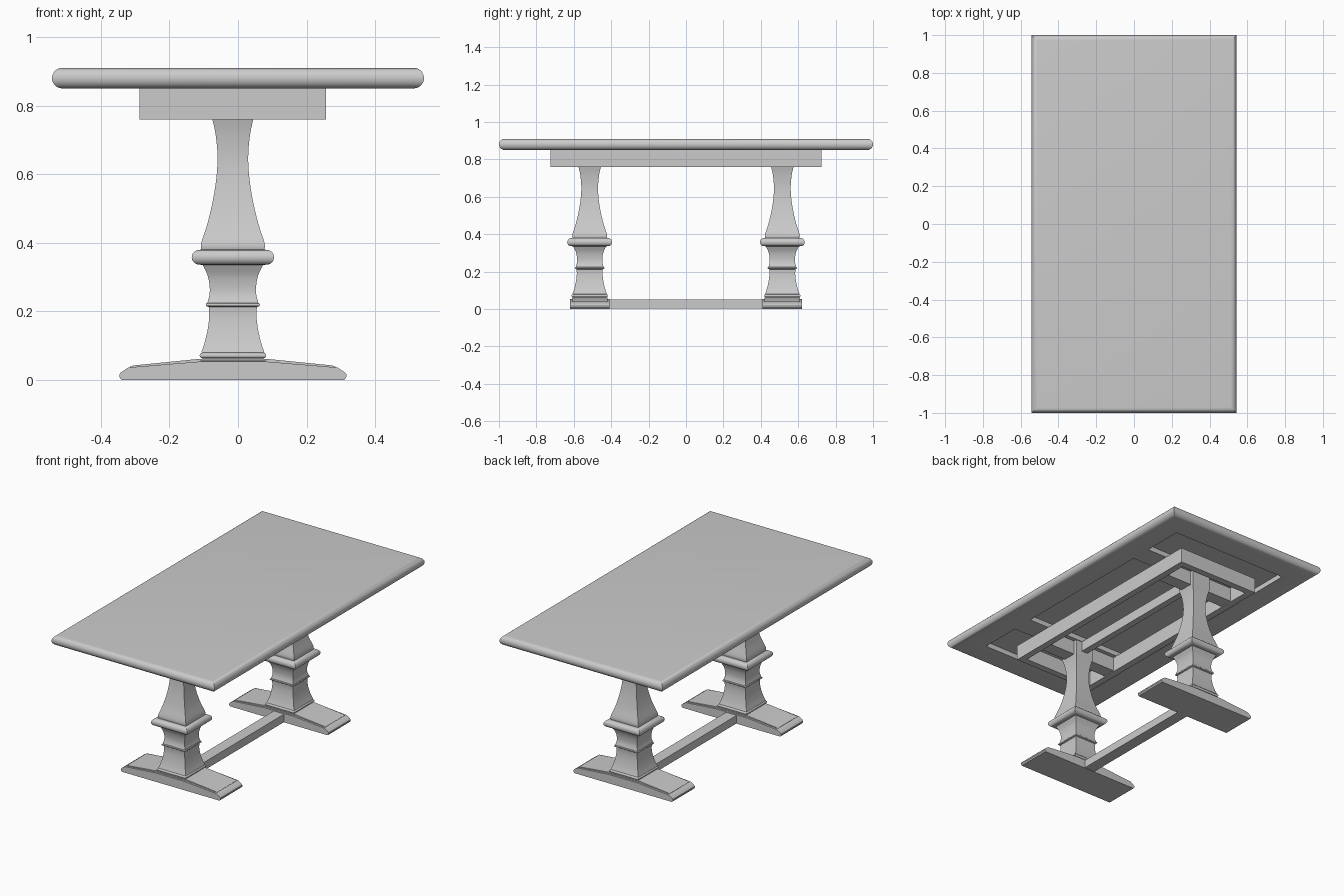
import bpy, bmesh, math

if "Cube" in bpy.data.objects:
    bpy.data.objects.remove(bpy.data.objects["Cube"])

CX = -0.015          # centre line of the base
LEG_Y = 0.515        # distance of each leg from the middle

mat = bpy.data.materials.new("grey_finish")
mat.diffuse_color = (0.6, 0.6, 0.6, 1)
mat.use_nodes = True
mat.node_tree.nodes["Principled BSDF"].inputs["Base Color"].default_value = mat.diffuse_color


def finish(name, bm, smooth=True):
    bmesh.ops.recalc_face_normals(bm, faces=bm.faces[:])
    me = bpy.data.meshes.new(name)
    bm.to_mesh(me)
    bm.free()
    me.materials.append(mat)
    ob = bpy.data.objects.new(name, me)
    bpy.context.collection.objects.link(ob)
    if smooth:
        bpy.ops.object.select_all(action='DESELECT')
        bpy.context.view_layer.objects.active = ob
        ob.select_set(True)
        bpy.ops.object.shade_smooth_by_angle(angle=math.radians(35))
    return ob


def box(name, x0, x1, y0, y1, z0, z1):
    return loft(name, [((x1 - x0) / 2, (y1 - y0) / 2, z) for z in (z0, z1)],
                (x0 + x1) / 2, (y0 + y1) / 2, False)


def loft(name, rings, cx, cy, smooth=True):
    """Skin a stack of rectangles (half x, half y, z)."""
    bm = bmesh.new()
    loops = [[bm.verts.new((cx + sx * hx, cy + sy * hy, z))
              for sx, sy in ((-1, -1), (1, -1), (1, 1), (-1, 1))]
             for hx, hy, z in rings]
    for a, b in zip(loops, loops[1:]):
        for i in range(4):
            j = (i + 1) % 4
            bm.faces.new((a[i], a[j], b[j], b[i]))
    bm.faces.new(loops[0][::-1])
    bm.faces.new(loops[-1])
    return finish(name, bm, smooth)


def extrude_y(name, half, cx, cy, hy):
    """Mirror a half profile (x, z) about cx and extrude it along y."""
    pts = half + [(-x, z) for x, z in reversed(half)]
    bm = bmesh.new()
    f = bm.faces.new([bm.verts.new((cx + x, cy - hy, z)) for x, z in pts])
    ext = bmesh.ops.extrude_face_region(bm, geom=[f])
    for v in ext["geom"]:
        if isinstance(v, bmesh.types.BMVert):
            v.co.y += 2 * hy
    return finish(name, bm)


def roll(r, z, edge, n=10):
    """Half-round moulding: (half width, z) points from bottom to top."""
    return [(edge - r + r * math.cos(a), z + r * math.sin(a))
            for a in (math.pi * (i / n - 0.5) for i in range(n + 1))]


def curve(pts, n=5):
    """Smooth Catmull-Rom curve through the points."""
    p = [pts[0]] + pts + [pts[-1]]
    out = []
    for i in range(1, len(p) - 2):
        a, b, c, d = p[i - 1:i + 3]
        for k in range(n):
            t = k / n
            out.append(tuple(0.5 * (2 * b[m] + (c[m] - a[m]) * t
                       + (2 * a[m] - 5 * b[m] + 4 * c[m] - d[m]) * t * t
                       + (3 * b[m] - a[m] - 3 * c[m] + d[m]) * t ** 3)
                       for m in (0, 1)))
    return out + [pts[-1]]


# Table top with half-round edge and three recesses underneath
edge = roll(0.03, 0.88, 0.0, 14)
top = loft("table_top", [(0.5425 + w, 1.0 + w, z) for w, z in edge], 0, 0)
for y0, y1 in ((-0.84, -0.585), (-0.45, 0.46), (0.59, 0.84)):
    cut = box("recess_cutter", -0.39, 0.39, y0, y1, 0.80, 0.88)
    cut.hide_render = True
    cut.hide_set(True)
    cut.display_type = 'WIRE'
    mod = top.modifiers.new("recess", 'BOOLEAN')
    mod.operation = 'DIFFERENCE'
    mod.solver = 'EXACT'
    mod.object = cut
bpy.context.view_layer.objects.active = top
for mod in list(top.modifiers):
    if mod.type == 'BOOLEAN':
        bpy.ops.object.modifier_apply(modifier=mod.name)
for ob in [o for o in bpy.data.objects if o.name.startswith("recess_cutter")]:
    bpy.data.objects.remove(ob)

# Apron frame under the top
X0, X1, Y1, T, Z0, Z1 = -0.288, 0.257, 0.725, 0.04, 0.76, 0.851
box("left_apron_rail", X0, X0 + T, -Y1, Y1, Z0, Z1)
box("right_apron_rail", X1 - T, X1, -Y1, Y1, Z0, Z1)
box("centre_beam", CX - 0.02, CX + 0.02, -LEG_Y, LEG_Y, Z0 + 0.03, Z1)
for s, side in ((-1, "front"), (1, "back")):
    a, b = sorted((s * Y1, s * (Y1 - T)))
    box(side + "_apron_rail", X0 + T, X1 - T, a, b, Z0, Z1)
    box(side + "_cross_beam", X0 + T, X1 - T,
        s * LEG_Y - 0.04, s * LEG_Y + 0.04, Z0 + 0.005, Z1)

# Square turned column profile, bottom to top
column = [(0.095, 0.055)]
column += roll(0.008, 0.071, 0.097, 6)
column += curve([(0.092, 0.08), (0.082, 0.11), (0.073, 0.15),
                 (0.069, 0.185), (0.07, 0.212)])
column += roll(0.005, 0.219, 0.079, 6)
column += curve([(0.074, 0.226), (0.068, 0.25), (0.068, 0.275),
                 (0.074, 0.305), (0.088, 0.335)])
column += roll(0.0215, 0.3575, 0.12, 10)
column += curve([(0.092, 0.38), (0.092, 0.40), (0.073, 0.46), (0.057, 0.53),
                 (0.047, 0.60), (0.045, 0.66), (0.051, 0.72), (0.061, 0.765)])
column += [(0.061, 0.851)]

# Foot: shaped lower block and a slightly narrower raised top
foot = [(0.325, 0.0), (0.331, 0.008), (0.331, 0.016), (0.326, 0.022),
        (0.305, 0.036), (0.295, 0.037), (0.1, 0.053)]
cap = [(0.3, 0.01), (0.3, 0.038), (0.29, 0.042), (0.1, 0.061)]

for s, side in ((-1, "front"), (1, "back")):
    y = s * LEG_Y
    loft(side + "_column", [(w, w, z) for w, z in column], CX, y)
    extrude_y(side + "_foot", foot, CX, y, 0.105)
    extrude_y(side + "_foot_cap", cap, CX, y, 0.094)

# Floor stretcher between the feet
box("stretcher", CX - 0.035, CX + 0.035, -LEG_Y, LEG_Y, 0.002, 0.05)
